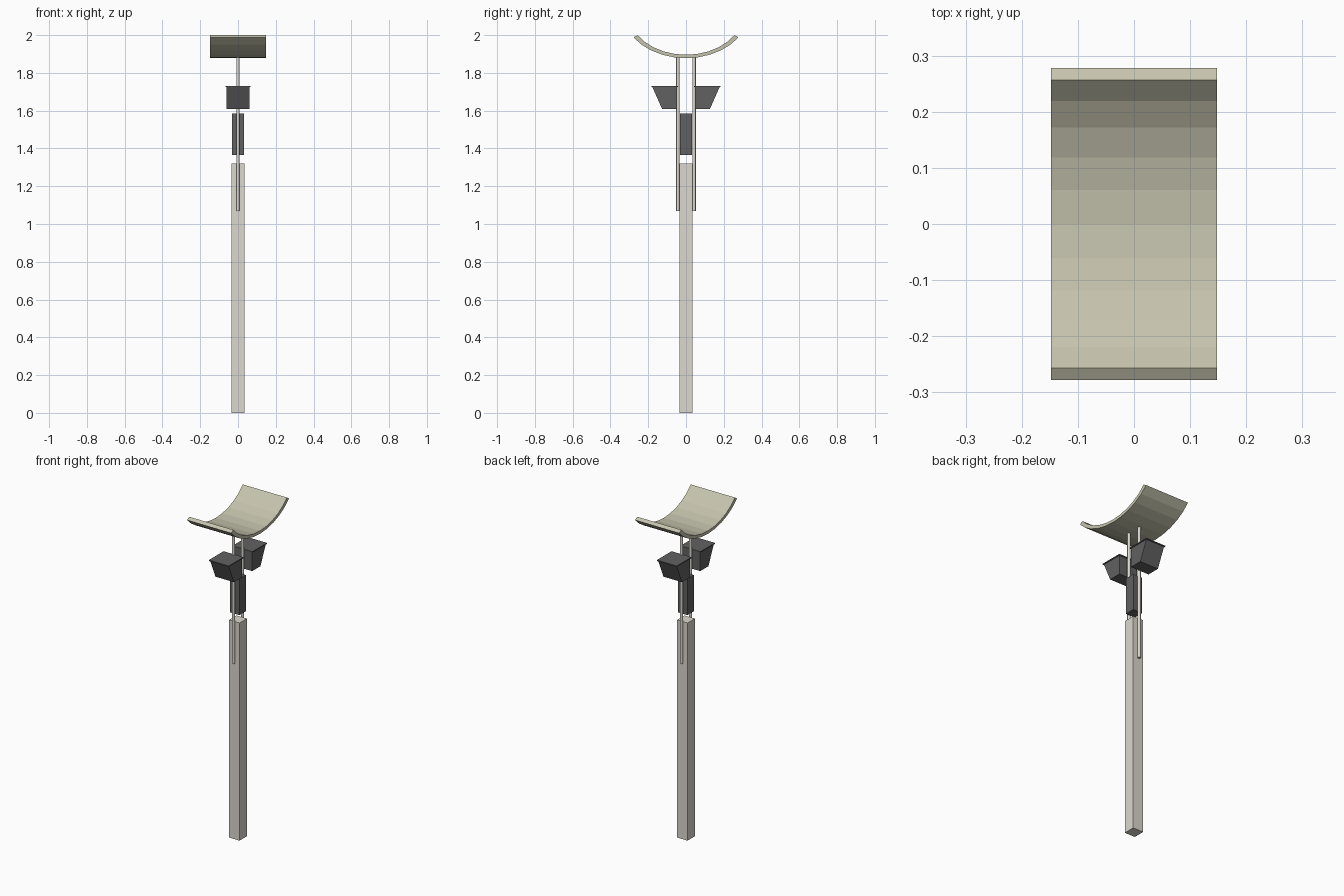
import bpy, math

if "Cube" in bpy.data.objects:
    bpy.data.objects.remove(bpy.data.objects["Cube"])


def material(name, rgb):
    m = bpy.data.materials.new(name)
    m.diffuse_color = (*rgb, 1)
    m.use_nodes = True
    m.node_tree.nodes["Principled BSDF"].inputs["Base Color"].default_value = m.diffuse_color
    return m


STONE = material("pale_post", (0.72, 0.69, 0.63))
CREAM = material("cream_shell", (0.56, 0.55, 0.42))
DARK = material("dark_housing", (0.12, 0.12, 0.12))


def prism_x(name, profile, half_width, mat):
    """Extrude a (y, z) profile along x."""
    n = len(profile)
    verts = [(s * half_width, y, z) for s in (-1, 1) for y, z in profile]
    faces = [tuple(reversed(range(n))), tuple(range(n, 2 * n))]
    faces += [(i, (i + 1) % n, n + (i + 1) % n, n + i) for i in range(n)]
    mesh = bpy.data.meshes.new(name)
    mesh.from_pydata(verts, [], faces)
    mesh.materials.append(mat)
    ob = bpy.data.objects.new(name, mesh)
    bpy.context.collection.objects.link(ob)
    return ob


def box(name, half_x, y0, y1, z0, z1, mat):
    return prism_x(name, [(y0, z0), (y1, z0), (y1, z1), (y0, z1)], half_x, mat)


# Square post and the dark core floating above it
box("post", 0.035, -0.035, 0.035, 0, 1.32, STONE)
box("light_core", 0.031, -0.031, 0.031, 1.365, 1.585, DARK)

# Curved reflector: ten-segment elliptical trough
STEPS, SWEEP = 10, 1.0


def arc(a, b, zc):
    angles = [SWEEP * (2 * i / STEPS - 1) for i in range(STEPS + 1)]
    return [(a * math.sin(t), zc - b * math.cos(t)) for t in angles]


outer, inner = arc(0.330, 0.239, 2.117), arc(0.305, 0.226, 2.122)
n = STEPS + 1
verts = [(x, y, z) for x in (-0.148, 0.148) for y, z in outer + inner[::-1]]
m = 2 * n
faces = [(i, (i + 1) % m, m + (i + 1) % m, m + i) for i in range(m)]
for i in range(STEPS):
    quad = (i, i + 1, m - 2 - i, m - 1 - i)
    faces += [quad[::-1], tuple(m + k for k in quad)]
mesh = bpy.data.meshes.new("reflector")
mesh.from_pydata(verts, [], faces)
mesh.materials.append(CREAM)
bpy.context.collection.objects.link(bpy.data.objects.new("reflector", mesh))

for side, s in (("front", -1), ("back", 1)):
    # Support rod from post to reflector
    bpy.ops.mesh.primitive_cylinder_add(vertices=12, radius=0.009, depth=0.813,
                                        location=(0, s * 0.043, 1.4765))
    rod = bpy.context.object
    rod.name = side + "_rod"
    rod.data.materials.append(STONE)
    bpy.ops.object.shade_smooth_by_angle()
    # Wedge lamp with a thin rim plate
    lamp = [(0.048, 1.61), (0.127, 1.61), (0.178, 1.725), (0.048, 1.725)]
    rim = [(0.043, 1.725), (0.183, 1.725), (0.183, 1.731), (0.043, 1.731)]
    for name, half, prof in (("lamp", 0.062, lamp), ("lamp_rim", 0.067, rim)):
        pts = prof if s > 0 else [(-y, z) for y, z in reversed(prof)]
        prism_x(f"{side}_{name}", pts, half, DARK)
